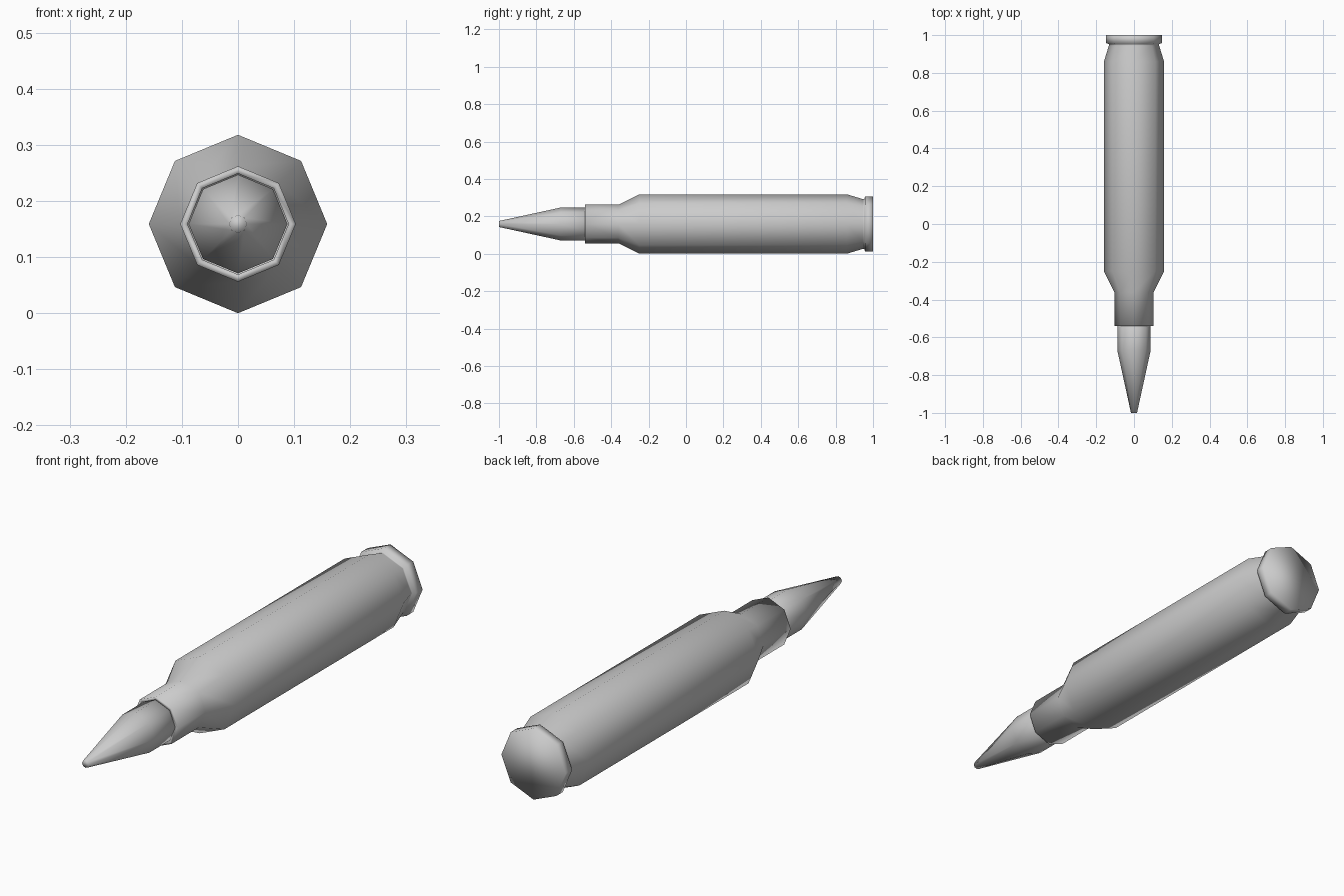
import bpy, bmesh, math

if "Cube" in bpy.data.objects:
    bpy.data.objects.remove(bpy.data.objects["Cube"])

SIDES = 8
AXIS_Z = 0.159


def lathe(name, profile):
    """Turn (radius, y) points into a capped eight-sided body around the y axis."""
    bm = bmesh.new()
    rings = []
    for r, y in profile:
        rings.append([bm.verts.new((r * math.cos(math.tau * i / SIDES), y,
                                    AXIS_Z + r * math.sin(math.tau * i / SIDES)))
                      for i in range(SIDES)])
    for a, b in zip(rings, rings[1:]):
        for i in range(SIDES):
            j = (i + 1) % SIDES
            bm.faces.new((a[i], a[j], b[j], b[i]))
    bm.faces.new(rings[0])
    bm.faces.new(rings[-1])
    bmesh.ops.recalc_face_normals(bm, faces=bm.faces)
    for f in bm.faces:
        f.smooth = True
    mesh = bpy.data.meshes.new(name)
    bm.to_mesh(mesh)
    bm.free()
    obj = bpy.data.objects.new(name, mesh)
    bpy.context.collection.objects.link(obj)
    return obj


# Casing: base rim, extraction groove, body, shoulder, neck and open lip
lathe("casing", [(0.148, 1.0), (0.148, 0.958), (0.133, 0.953), (0.133, 0.945),
                 (0.159, 0.86), (0.159, -0.25), (0.103, -0.362),
                 (0.103, -0.54), (0.09, -0.54), (0.09, -0.50)])

# Projectile: short straight shank tapering to a small flat tip
lathe("projectile", [(0.088, -0.45), (0.088, -0.67), (0.016, -1.0)])
